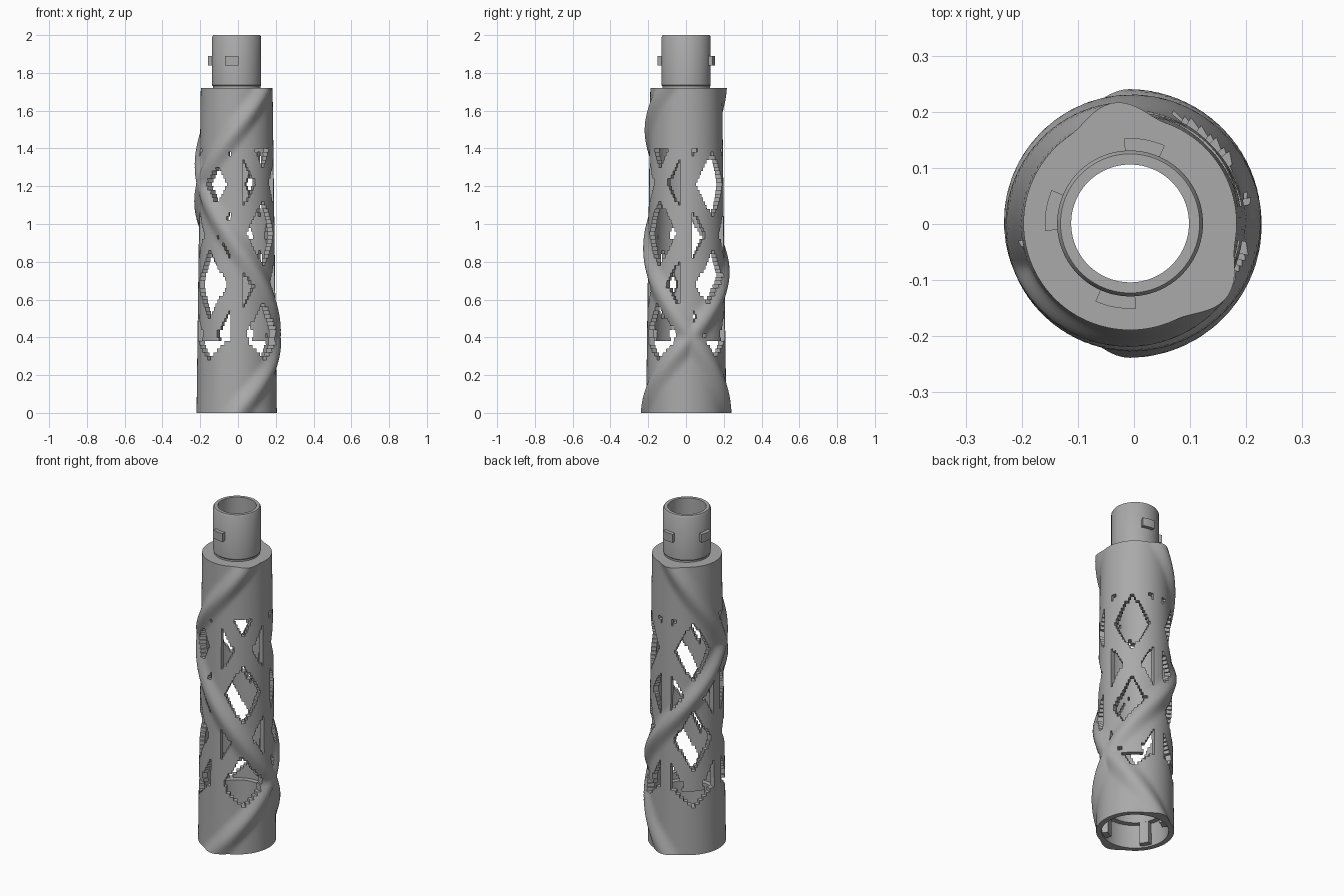
import bpy
import bmesh
from math import sin, cos, radians, pi

if "Cube" in bpy.data.objects:
    bpy.data.objects.remove(bpy.data.objects["Cube"])

CX, CY = -0.007, 0.001      # tube axis
HEIGHT = 1.72               # top of the main tube
COLS, ROWS = 120, 86

grey = bpy.data.materials.new("plain grey")
grey.use_nodes = True
colour = (0.4, 0.4, 0.4, 1)
grey.diffuse_color = colour
grey.node_tree.nodes["Principled BSDF"].inputs["Base Color"].default_value = colour


def finish(bm, name):
    bmesh.ops.recalc_face_normals(bm, faces=bm.faces)
    mesh = bpy.data.meshes.new(name)
    bm.to_mesh(mesh)
    bm.free()
    mesh.materials.append(grey)
    obj = bpy.data.objects.new(name, mesh)
    bpy.context.collection.objects.link(obj)
    bpy.ops.object.select_all(action="DESELECT")
    obj.select_set(True)
    bpy.context.view_layer.objects.active = obj
    bpy.ops.object.shade_smooth_by_angle(angle=radians(35))
    return obj


def polar(r, deg, z):
    a = radians(deg)
    return (CX + r * cos(a), CY + r * sin(a), z)


def wrap(deg):
    return (deg + 180) % 360 - 180


def lathe(name, profile, start=0, end=360, steps=96):
    """Sweep a closed (radius, height) profile about the tube axis."""
    bm = bmesh.new()
    full = end - start == 360
    count = steps if full else steps + 1
    rings = [[bm.verts.new(polar(r, start + (end - start) * i / steps, z))
              for r, z in profile] for i in range(count)]
    n = len(profile)
    for i in range(steps):
        a, b = rings[i], rings[(i + 1) % count]
        for j in range(n):
            k = (j + 1) % n
            bm.faces.new((a[j], b[j], b[k], a[k]))
    if not full:
        bm.faces.new(rings[0])
        bm.faces.new(rings[-1])
    return finish(bm, name)


def block(r0, r1, z0, z1):
    return [(r0, z0), (r1, z0), (r1, z1), (r0, z1)]


# Tube shape: gentle taper with two opposing spiral ribs
def base_radius(z):
    return 0.2125 - 0.0225 * z / HEIGHT


def rib(deg, z):
    d = min(abs(wrap(deg - (240 * z - 90))), abs(wrap(deg - (90 - 205 * z))))
    return cos(pi / 2 * d / 27) ** 2 if d < 27 else 0


# Stepped diamond lattice in four windows between upright posts
def is_hole(deg, z):
    if not 0.28 < z < 1.40 or rib(deg, z) > 0.3:
        return False
    w = (deg % 90) - 45
    if abs(w) > 36:
        return False
    if z < 0.38:                                   # pointed foot of the window
        return abs(w) < 30 * (z - 0.28) / 0.1
    middle = 0.95 if deg % 360 > 270 else 1.21
    pitch = 0.53
    for shift, side in ((0, 0), (pitch / 2, 45)):
        dz = (z - middle - shift + pitch / 2) % pitch - pitch / 2
        if abs(abs(w) - side) / 45 + abs(dz) / (pitch / 2) < 0.69:
            return True
    return False


bm = bmesh.new()
dt, dz = 360 / COLS, HEIGHT / ROWS
grid = []
for j in range(ROWS + 1):
    z = j * dz
    grid.append([bm.verts.new(polar(base_radius(z) + 0.027 * rib(i * dt, z), i * dt, z))
                 for i in range(COLS)])
for j in range(ROWS):
    for i in range(COLS):
        if not is_hole((i + 0.5) * dt, (j + 0.5) * dz):
            k = (i + 1) % COLS
            bm.faces.new((grid[j][i], grid[j][k], grid[j + 1][k], grid[j + 1][i]))
bmesh.ops.delete(bm, geom=[v for v in bm.verts if not v.link_faces], context="VERTS")
# Thicken inward to a plain round bore
result = bmesh.ops.extrude_face_region(bm, geom=bm.faces[:], use_keep_orig=True)
for v in result["geom"]:
    if isinstance(v, bmesh.types.BMVert):
        dx, dy = v.co.x - CX, v.co.y - CY
        s = (base_radius(v.co.z) - 0.03) / (dx * dx + dy * dy) ** 0.5
        v.co.x, v.co.y = CX + dx * s, CY + dy * s
finish(bm, "spiral_lattice_tube")

# Neck with the shelf that closes the top of the tube
lathe("neck_and_shelf", [(0.105, 2.0), (0.124, 2.0), (0.13, 1.99), (0.13, 1.735),
                         (0.126, 1.73), (0.126, HEIGHT), (0.165, HEIGHT),
                         (0.165, 1.68), (0.105, 1.68)])

# Three locking lugs on the neck
for n, centre in enumerate((80, 171, 260)):
    lathe(f"locking_lug_{n + 1}", block(0.125, 0.152, 1.84, 1.89),
          centre - 14, centre + 14, 8)

# Socket in the base with guide tabs
lathe("socket_ring", block(0.15, 0.185, 0.14, 0.28))
for n, centre in enumerate((80, 171, 260)):
    lathe(f"socket_tab_{n + 1}", block(0.15, 0.185, 0.01, 0.15),
          centre + 30, centre + 50, 6)
